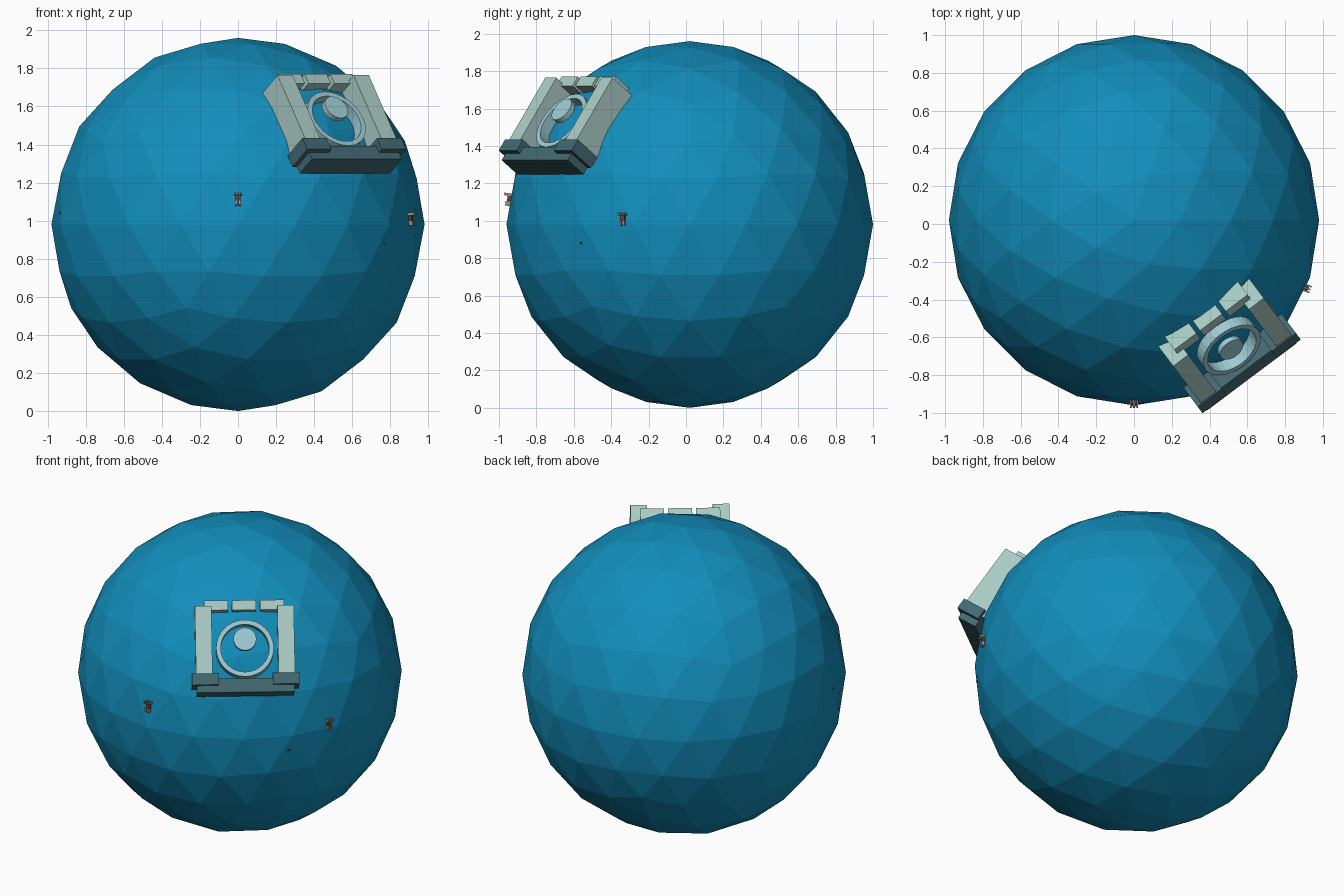
import bpy, bmesh, math
from mathutils import Vector, Matrix

if "Cube" in bpy.data.objects:
    bpy.data.objects.remove(bpy.data.objects["Cube"])


def material(name, rgb):
    m = bpy.data.materials.new(name)
    m.diffuse_color = (*rgb, 1)
    m.use_nodes = True
    m.node_tree.nodes["Principled BSDF"].inputs["Base Color"].default_value = m.diffuse_color
    return m


BLUE = material("ocean blue", (0.006, 0.27, 0.50))
STONE = material("pale stone", (0.40, 0.60, 0.56))
DARK = material("dark teal", (0.055, 0.14, 0.165))
ICE = material("ice blue", (0.34, 0.60, 0.66))
GREY = material("warm grey", (0.30, 0.30, 0.27))
BROWN = material("brown", (0.10, 0.05, 0.035))

CENTRE = Vector((0, 0.02, 0.98))


def finish(bm, name, mat, frame=Matrix()):
    bmesh.ops.recalc_face_normals(bm, faces=bm.faces)
    me = bpy.data.meshes.new(name)
    bm.to_mesh(me)
    bm.free()
    me.materials.append(mat)
    ob = bpy.data.objects.new(name, me)
    ob.matrix_world = frame
    bpy.context.collection.objects.link(ob)
    return ob


def box(name, mat, frame, xr, yr, zr):
    bm = bmesh.new()
    size = [b - a for a, b in (xr, yr, zr)]
    mid = [(a + b) / 2 for a, b in (xr, yr, zr)]
    bmesh.ops.create_cube(bm, size=1, matrix=Matrix.Translation(mid) @ Matrix.Diagonal((*size, 1)))
    return finish(bm, name, mat, frame)


def surface_frame(origin, azimuth, elevation):
    # local x runs right, y runs up the surface, z points outward
    a, e = math.radians(azimuth), math.radians(elevation)
    n = Vector((math.cos(a) * math.cos(e), math.sin(a) * math.cos(e), math.sin(e)))
    r = Vector((-math.sin(a), math.cos(a), 0))
    m = Matrix((r, n.cross(r), n)).transposed().to_4x4()
    m.translation = origin
    return m


# globe
bm = bmesh.new()
bmesh.ops.create_icosphere(bm, subdivisions=3, radius=0.98)
finish(bm, "globe", BLUE, Matrix.Translation(CENTRE))

# gate lying on the globe
G = surface_frame((0.513, -0.66, 1.529), -53.1, 36)
for s, side in ((-1, "left"), (1, "right")):
    box(side + "_pillar", STONE, G, sorted((s * 0.20, s * 0.30)), (-0.20, 0.255), (-0.12, 0.05))
    box(side + "_foot", DARK, G, sorted((s * 0.165, s * 0.325)), (-0.232, -0.16), (-0.10, 0.058))
box("base_bar", DARK, G, (-0.295, 0.295), (-0.275, -0.19), (-0.10, 0.03))
for i in (-1, 0, 1):
    box("top_block", STONE, G, (i * 0.17 - 0.073, i * 0.17 + 0.073), (0.238, 0.298), (-0.11, 0.0))

# ring with square section
bm = bmesh.new()
section = [(0.147, -0.07), (0.175, -0.07), (0.175, 0.012), (0.147, 0.012)]
N = 32
loops = []
for k in range(N):
    t = 2 * math.pi * k / N
    loops.append([bm.verts.new((r * math.cos(t), r * math.sin(t), z)) for r, z in section])
for k in range(N):
    a, b = loops[k], loops[(k + 1) % N]
    for j in range(4):
        bm.faces.new((a[j], b[j], b[(j + 1) % 4], a[(j + 1) % 4]))
finish(bm, "ring", ICE, G)

# disc inside the ring
bm = bmesh.new()
bmesh.ops.create_cone(bm, cap_ends=True, segments=24, radius1=0.07, radius2=0.07, depth=0.03,
                      matrix=Matrix.Translation((0, 0.05, 0.03)))
finish(bm, "disc", ICE, G)

# two small pronged fixtures on the globe
for az, z in ((-90, 1.115), (-21.5, 1.01)):
    el = math.degrees(math.asin((z - CENTRE.z) / 0.975))
    F = surface_frame((0, 0, 0), az, el)
    F.translation = CENTRE + F.to_3x3() @ Vector((0, 0, 0.96))
    box("fixture_core", BROWN, F, (-0.012, 0.012), (-0.028, 0.022), (-0.02, 0.025))
    for i in (-1, 0, 1):
        box("fixture_prong", GREY, F, (i * 0.016 - 0.004, i * 0.016 + 0.004),
            (0.018, 0.032), (-0.01, 0.045))
    for s in (-1, 1):
        box("fixture_leg", GREY, F, (s * 0.010 - 0.005, s * 0.010 + 0.005), (-0.036, -0.012), (-0.01, 0.032))

# tiny specks on the surface
for p in ((0.78, -0.57, 0.88), (-0.935, -0.22, 1.04)):
    d = (Vector(p) - CENTRE).normalized()
    box("speck", BROWN, Matrix.Translation(CENTRE + d * 0.968), (-0.005, 0.005), (-0.005, 0.005), (-0.005, 0.005))
